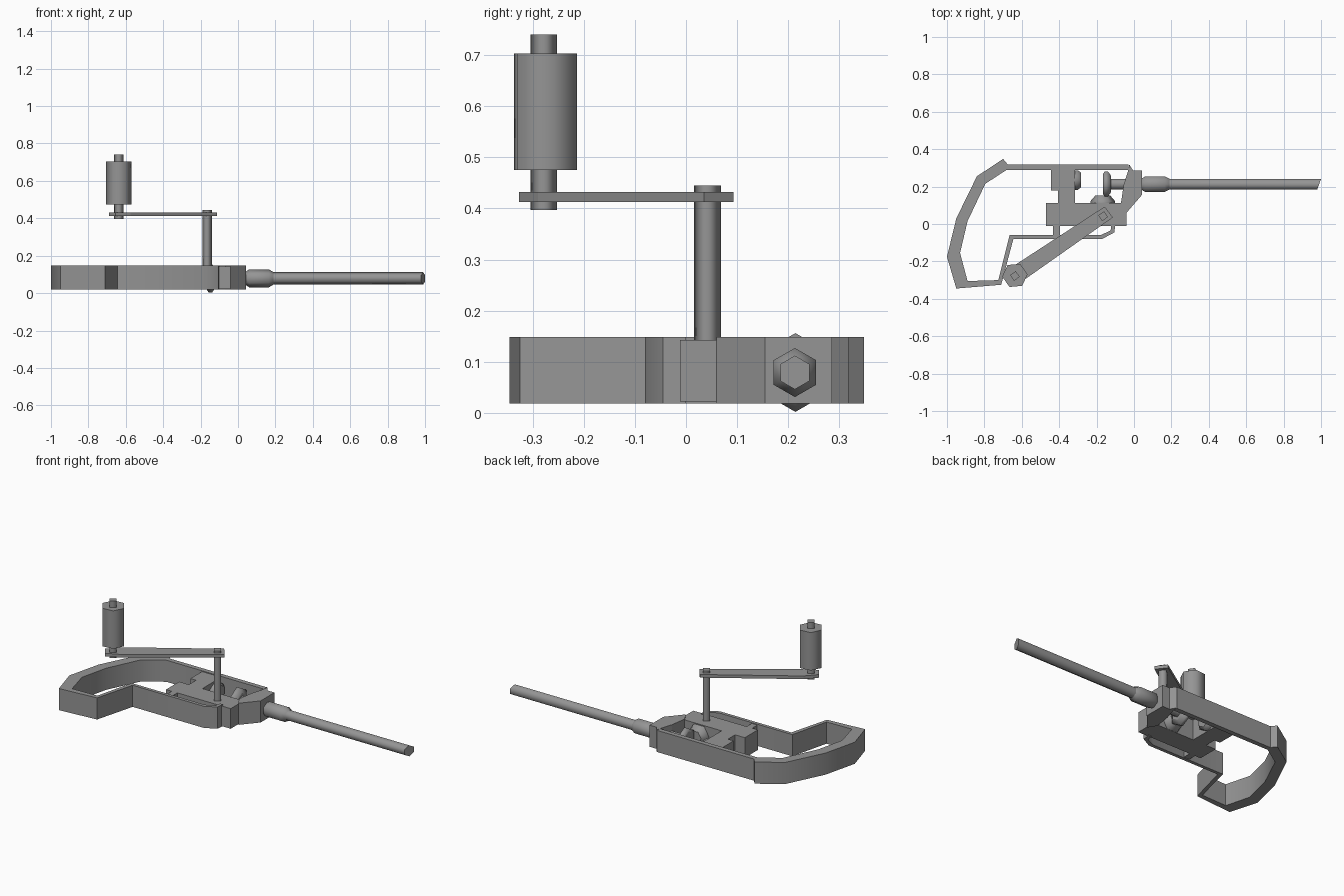
import bpy, bmesh, math
from mathutils import Vector

cube = bpy.data.objects.get("Cube")
if cube:
    bpy.data.objects.remove(cube)

STEEL = (0.30, 0.30, 0.30, 1)
steel = bpy.data.materials.new("grey steel")
steel.use_nodes = True
steel.diffuse_color = STEEL
steel.node_tree.nodes["Principled BSDF"].inputs["Base Color"].default_value = STEEL


def finish(name, bm):
    bmesh.ops.recalc_face_normals(bm, faces=bm.faces)
    mesh = bpy.data.meshes.new(name)
    bm.to_mesh(mesh)
    bm.free()
    mesh.materials.append(steel)
    ob = bpy.data.objects.new(name, mesh)
    bpy.context.collection.objects.link(ob)
    return ob


def plate(name, outline, z0, z1, smooth=False):
    """Upright prism over a plan outline."""
    bm = bmesh.new()
    low = [bm.verts.new((x, y, z0)) for x, y in outline]
    high = [bm.verts.new((x, y, z1)) for x, y in outline]
    bm.faces.new(low)
    bm.faces.new(high)
    n = len(outline)
    for i in range(n):
        j = (i + 1) % n
        bm.faces.new((low[i], low[j], high[j], high[i]))
    ob = finish(name, bm)
    if smooth:
        ob.data.shade_smooth()
        bpy.context.view_layer.objects.active = ob
        ob.select_set(True)
        bpy.ops.object.shade_smooth_by_angle(angle=math.radians(40))
        ob.select_set(False)
    return ob


def block(name, x0, x1, y0, y1, z0, z1):
    return plate(name, [(x0, y0), (x1, y0), (x1, y1), (x0, y1)], z0, z1)


def bar(name, origin, axis, rings, sides=6, turn=0.0):
    """Faceted bar along an axis; rings are (distance, radius)."""
    o, a = Vector(origin), Vector(axis)
    u = Vector((0, 0, 1)) if abs(a.z) < 0.5 else Vector((1, 0, 0))
    v = a.cross(u)
    bm = bmesh.new()
    loops = []
    for d, r in rings:
        angles = [turn + math.tau * k / sides for k in range(sides)]
        loops.append([bm.verts.new(o + a * d + r * (u * math.cos(t) + v * math.sin(t)))
                      for t in angles])
    for p, q in zip(loops, loops[1:]):
        for k in range(sides):
            m = (k + 1) % sides
            bm.faces.new((p[k], p[m], q[m], q[k])).smooth = True
    bm.faces.new(loops[0])
    bm.faces.new(loops[-1])
    return finish(name, bm)


Z0, Z1 = 0.018, 0.148

# Hollow grip band running round the handle
outer = [(-0.03, 0.318), (-0.675, 0.318), (-0.70, 0.348), (-0.84, 0.255), (-0.95, 0.03),
         (-1.0, -0.175), (-0.95, -0.345), (-0.71, -0.325), (-0.645, -0.08),
         (-0.17, -0.08), (-0.105, -0.045), (-0.10, 0.0)]
inner = [(-0.12, 0.0), (-0.125, -0.035), (-0.18, -0.06), (-0.665, -0.06),
         (-0.725, -0.30), (-0.89, -0.305), (-0.93, -0.155), (-0.89, 0.015),
         (-0.795, 0.215), (-0.68, 0.29), (-0.03, 0.29)]
plate("grip_frame", outer + inner, Z0, Z1, smooth=True)

# Gearbox blocks
plate("nose_block", [(-0.025, 0.318), (-0.005, 0.286), (0.042, 0.286), (0.042, 0.155),
                     (-0.04, 0.06), (-0.07, 0.11), (-0.055, 0.21), (-0.03, 0.29)], Z0, Z1)
block("gearbox_base", -0.47, -0.04, -0.012, 0.112, 0.022, 0.143)
block("cross_post", -0.405, -0.315, 0.10, 0.30, 0.022, 0.143)
block("rear_block", -0.443, -0.315, 0.18, 0.30, 0.022, 0.143)
block("lower_strut", -0.432, -0.395, -0.07, 0.0, 0.022, 0.143)

# Bevel gears and bearing
bar("rear_bearing", (-0.32, 0.235, 0.08), (1, 0, 0), [(0, 0.06), (0.02, 0.06), (0.037, 0.045)])
bar("drive_gear", (-0.167, 0.214, 0.079), (1, 0, 0), [(0, 0.06), (0.01, 0.077), (0.028, 0.077), (0.045, 0.05)])
bar("crank_gear", (-0.167, 0.11, 0.08), (0, 1, 0), [(0, 0.066), (0.012, 0.066), (0.042, 0.04)],
    turn=math.pi / 6)

# Drive rod with slanted tip, and its collar
rod = bar("drive_rod", (0, 0.213, 0.079), (1, 0, 0), [(-0.13, 0.033), (1.0, 0.033)])
for vert in rod.data.vertices:
    if vert.co.x > 0.5:
        vert.co.x = 0.99 + (vert.co.y - 0.213) * 0.36
bar("rod_collar", (0, 0.213, 0.079), (1, 0, 0),
    [(0.038, 0.033), (0.06, 0.048), (0.165, 0.048), (0.19, 0.033)])

# Crank: post, arm, pin and hand grip
PIN_TURN = math.radians(80)
bar("crank_post", (-0.165, 0.042, 0), (0, 0, 1), [(0.10, 0.0265), (0.445, 0.0265)], 4, PIN_TURN)
plate("crank_arm", [(-0.157, 0.093), (-0.113, 0.035), (-0.575, -0.29), (-0.655, -0.327),
                    (-0.69, -0.28), (-0.63, -0.215)], 0.413, 0.432)
bar("grip_pin", (-0.637, -0.278, 0), (0, 0, 1), [(0.397, 0.0265), (0.74, 0.0265)], 4, PIN_TURN)
bar("hand_grip", (-0.637, -0.275, 0), (0, 0, 1), [(0.475, 0.068), (0.703, 0.068)], 6,
    math.radians(5))
